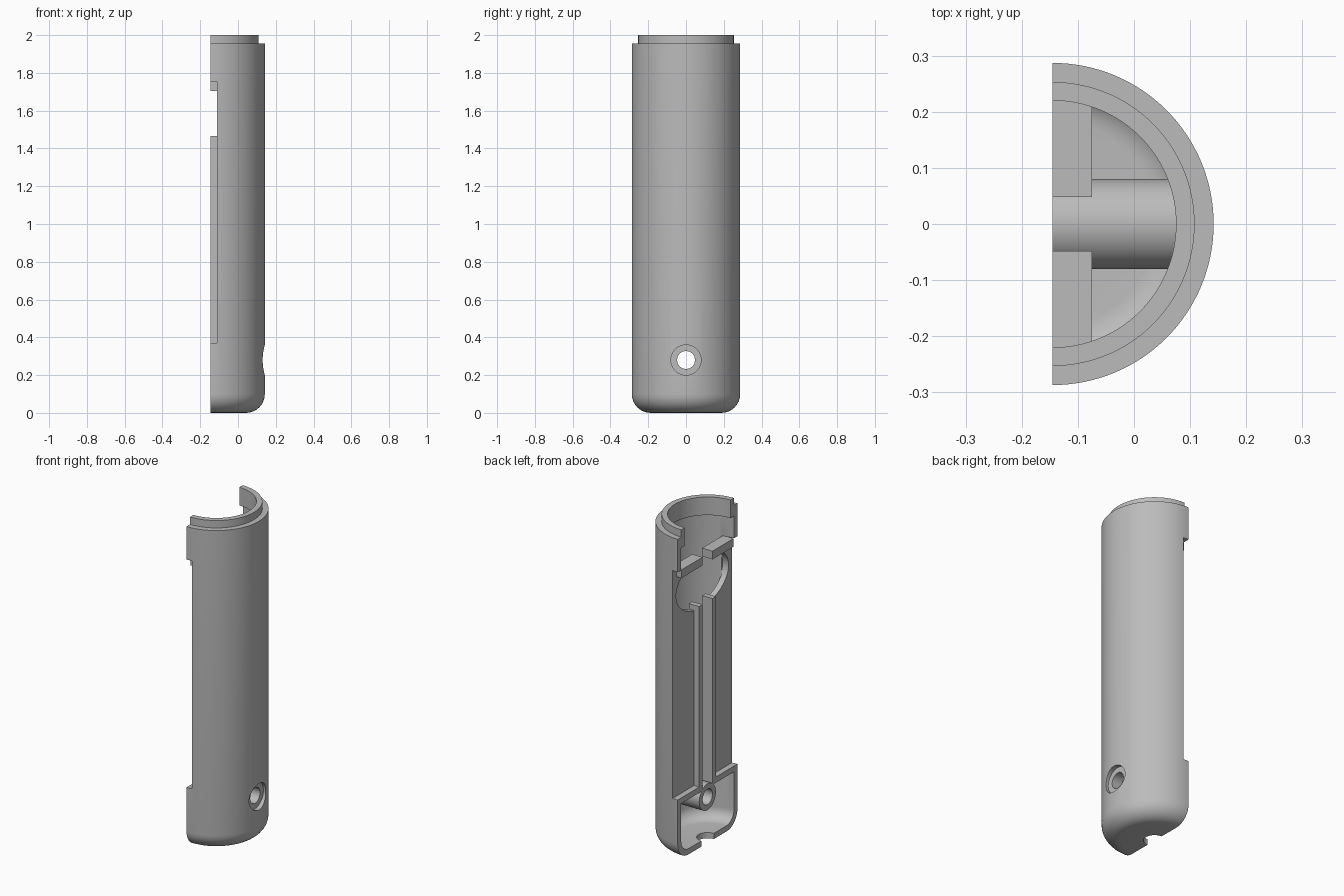
import bpy, bmesh, math
from mathutils import Matrix, Vector

if "Cube" in bpy.data.objects:
    bpy.data.objects.remove(bpy.data.objects["Cube"], do_unlink=True)

AXIS = -0.145      # x of the split face and of the tube axis
R_OUT, R_IN, R_LIP = 0.287, 0.253, 0.22
FACE, BACK = -0.11, -0.075   # front and back of the inner plate
LOW, HIGH = 0.37, 1.755      # ends of the recess
HOLE_Z = 0.28

grey = bpy.data.materials.new("grey plastic")
grey.use_nodes = True
colour = (0.5, 0.5, 0.5, 1)
grey.diffuse_color = colour
grey.node_tree.nodes["Principled BSDF"].inputs["Base Color"].default_value = colour


def make(name, bm):
    bmesh.ops.recalc_face_normals(bm, faces=bm.faces)
    mesh = bpy.data.meshes.new(name)
    bm.to_mesh(mesh)
    bm.free()
    mesh.materials.append(grey)
    ob = bpy.data.objects.new(name, mesh)
    bpy.context.collection.objects.link(ob)
    return ob


def box(name, x, y, z):
    bm = bmesh.new()
    bmesh.ops.create_cube(bm, size=1)
    for v in bm.verts:
        v.co = Vector([(a + b) / 2 + c * (b - a) for (a, b), c in zip((x, y, z), v.co)])
    return make(name, bm)


def rod_x(name, x0, x1, z, ry, rz):
    """Round or oval rod lying along x."""
    bm = bmesh.new()
    bmesh.ops.create_cone(bm, cap_ends=True, segments=64, radius1=1, radius2=1, depth=x1 - x0)
    bm.transform(Matrix.Translation(((x0 + x1) / 2, 0, z))
                 @ Matrix.Diagonal((1, ry, rz, 1)) @ Matrix.Rotation(math.pi / 2, 4, 'Y'))
    return make(name, bm)


def rod_z(name, z0, z1, r):
    bm = bmesh.new()
    bmesh.ops.create_cone(bm, cap_ends=True, segments=48, radius1=r, radius2=r, depth=z1 - z0)
    bm.transform(Matrix.Translation((AXIS, 0, (z0 + z1) / 2)))
    return make(name, bm)


def cut(ob, *cutters):
    bpy.ops.object.select_all(action='DESELECT')
    bpy.context.view_layer.objects.active = ob
    ob.select_set(True)
    for c in cutters:
        mod = ob.modifiers.new("cut", 'BOOLEAN')
        mod.operation, mod.solver, mod.object = 'DIFFERENCE', 'EXACT', c
        bpy.ops.object.modifier_apply(modifier=mod.name)
        bpy.data.objects.remove(c, do_unlink=True)


def corner(r, z, radius, steps=8):
    """Rounded bottom corner from the floor up to the wall."""
    return [(r - radius + radius * math.sin(t), z + radius - radius * math.cos(t))
            for t in (math.pi / 2 * i / steps for i in range(steps + 1))]


def slot():
    return box("slot_cutter", (-0.3, BACK + 0.02), (-0.048, 0.048), (0.2, 1.9))


def oval():
    return rod_x("oval_cutter", -0.3, BACK + 0.005, 1.585, 0.252, 0.16)


# Shell: revolved tube with rounded floor and stepped lip at the top
inner = corner(R_IN, 0.035, 0.07)
profile = ([(0, 0)] + corner(R_OUT, 0, 0.1)
           + [(R_OUT, 1.955), (R_IN, 1.955), (R_IN, 2), (R_LIP, 2), (R_LIP, 1.89), (R_IN, 1.89)]
           + inner[::-1] + [(0, 0.035)])
bm = bmesh.new()
pts = [bm.verts.new((AXIS + r, 0, z)) for r, z in profile]
edges = [bm.edges.new(pair) for pair in zip(pts, pts[1:])]
bmesh.ops.spin(bm, geom=pts + edges, cent=(AXIS, 0, 0), axis=(0, 0, 1),
               angle=2 * math.pi, steps=128, use_duplicate=False)
bmesh.ops.remove_doubles(bm, verts=bm.verts, dist=0.0002)
shell = make("shell", bm)
cut(shell,
    box("half_cutter", (-1, AXIS), (-1, 1), (-1, 3)),
    box("recess_cutter", (-1, FACE), (-1, 1), (LOW, HIGH)),
    rod_x("hole_cutter", 0, 0.3, HOLE_Z, 0.047, 0.047),
    rod_x("counterbore_cutter", 0.115, 0.3, HOLE_Z, 0.08, 0.08),
    rod_z("notch_cutter", -0.1, 0.1, 0.06),
    oval())

# Inner plate with the long slot and the oval opening
plate = box("inner_plate", (FACE, BACK), (-0.256, 0.256), (0.34, HIGH))
cut(plate, slot(), oval())

# Cross bars closing both ends of the recess
top_bar = box("top_bar", (AXIS, BACK), (-0.25, 0.25), (1.705, HIGH))
cut(top_bar, slot())
bottom_bar = box("bottom_bar", (AXIS, BACK), (-0.256, 0.256), (0.335, LOW))
cut(bottom_bar, slot())

# Ribs on both sides of the slot
ribs = [box(name, (AXIS, BACK), (min(s * 0.048, s * 0.08), max(s * 0.048, s * 0.08)), (0.36, 1.467))
        for name, s in (("left_rib", 1), ("right_rib", -1))]

# Screw boss
boss = rod_x("screw_boss", AXIS, 0.112, HOLE_Z, 0.08, 0.08)
cut(boss, rod_x("bore_cutter", -0.3, 0.3, HOLE_Z, 0.047, 0.047))

# Smooth curved walls, keep edges sharp
bpy.ops.object.select_all(action='DESELECT')
for ob in (shell, plate, boss):
    ob.select_set(True)
bpy.context.view_layer.objects.active = shell
bpy.ops.object.shade_smooth_by_angle(angle=math.radians(30))
